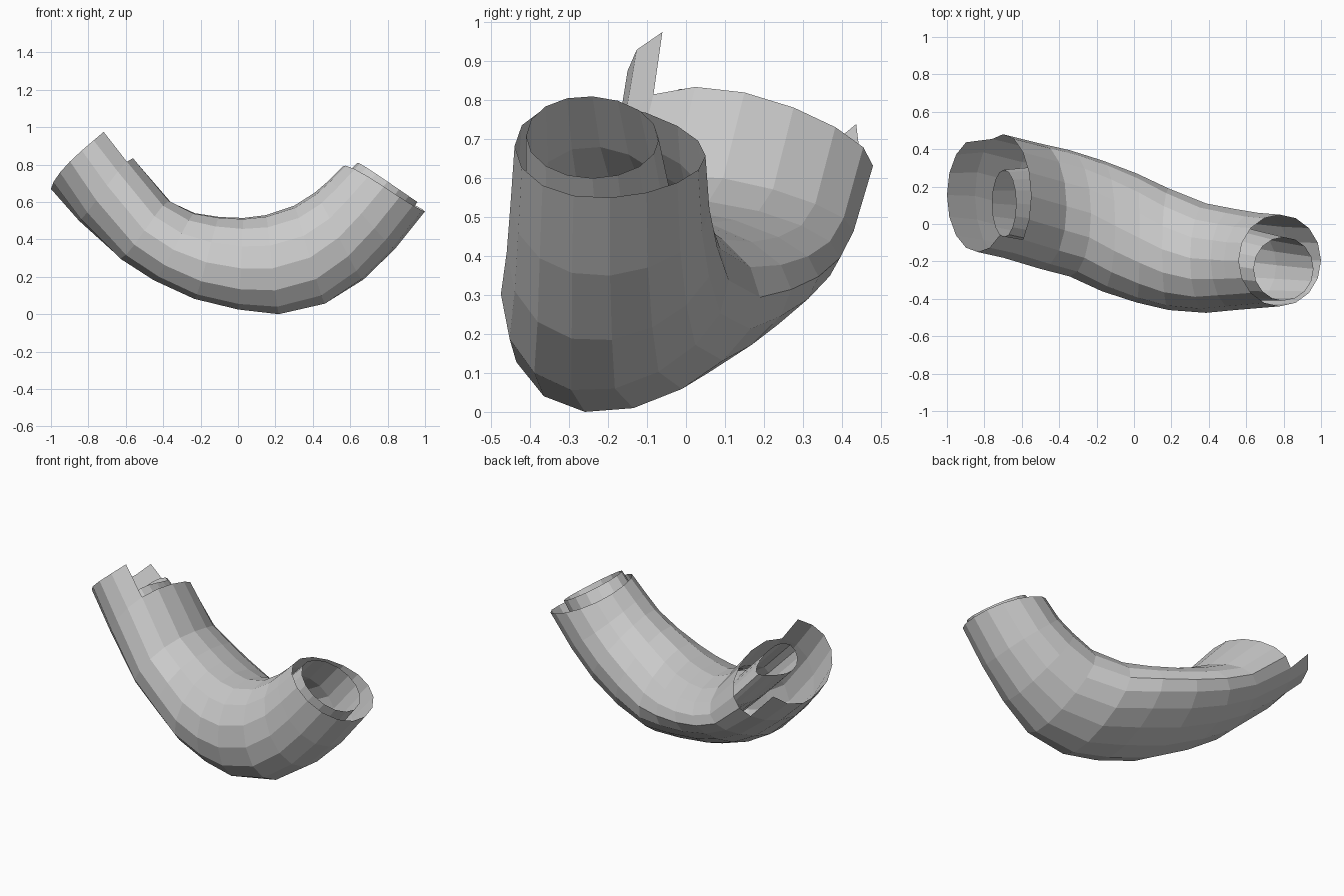
import bpy, bmesh, math

if "Cube" in bpy.data.objects:
    bpy.data.objects.remove(bpy.data.objects["Cube"])

SIDES = 16


def make_ring(bm, station):
    # lower point (x, z), upper point (x, z), front y, back y, skew of top and of bottom
    x0, z0, x1, z1, front, back, top_skew, low_skew = station
    yc, ry = (front + back) / 2, (back - front) / 2
    ring = []
    for k in range(SIDES):
        a = 2 * math.pi * k / SIDES
        u = -math.cos(a)
        dy = ry * math.sin(a)
        x = (x0 + x1) / 2 + u * (x1 - x0) / 2
        z = (z0 + z1) / 2 + u * (z1 - z0) / 2
        z += dy * (low_skew * (1 - u) - top_skew * (1 + u)) / 2
        ring.append(bm.verts.new((x, yc + dy, z)))
    return ring


def bridge(bm, a, b, ks):
    for k in ks:
        i, j = k % SIDES, (k + 1) % SIDES
        bm.faces.new((a[i], a[j], b[j], b[i]))


def tube(name, stations, flap=None):
    bm = bmesh.new()
    rings = [make_ring(bm, s) for s in stations]
    for n, (a, b) in enumerate(zip(rings, rings[1:])):
        bridge(bm, a, b, flap if flap and n == 0 else range(SIDES))
    loose = [v for v in bm.verts if not v.link_faces]
    bmesh.ops.delete(bm, geom=loose, context='VERTS')
    bmesh.ops.recalc_face_normals(bm, faces=bm.faces)
    mesh = bpy.data.meshes.new(name)
    bm.to_mesh(mesh)
    bm.free()
    obj = bpy.data.objects.new(name, mesh)
    bpy.context.collection.objects.link(obj)
    return obj


# Outer sleeve, with a partial flap beyond the left opening
tube("outer_sleeve", [
    (-1.00, .67, -.67, 1.02, -.15, .46, .0, -.2),
    (-.85, .50, -.55, .82, -.18, .48, .22, .05),
    (-.64, .31, -.36, .60, -.24, .43, .15, .2),
    (-.46, .20, -.23, .54, -.28, .395, .1, .25),
    (-.24, .105, -.10, .52, -.36, .34, .1, .3),
    (.00, .045, .03, .515, -.42, .27, .1, .3),
    (.22, .01, .15, .53, -.46, .19, .1, .25),
    (.47, .06, .30, .58, -.475, .11, .1, .22),
    (.67, .185, .41, .65, -.46, .08, .1, .15),
    (.84, .35, .48, .71, -.45, .06, .15, .08),
    (1.00, .55, .56, .79, -.44, .05, .15, .05),
], flap=range(-6, 3))

# Inner lining, flattened towards the left end
tube("inner_lining", [
    (-.76, .72, -.63, .82, -.07, .29, .25, .2),
    (-.54, .49, -.42, .60, -.12, .31, .25, .1),
    (-.32, .29, -.20, .51, -.22, .29, .1, .2),
    (.03, .12, .03, .49, -.34, .20, .1, .28),
    (.42, .13, .28, .54, -.42, .06, .1, .22),
    (.76, .35, .51, .68, -.41, -.03, .1, .1),
    (.96, .60, .64, .81, -.41, -.07, .05, 0),
])
